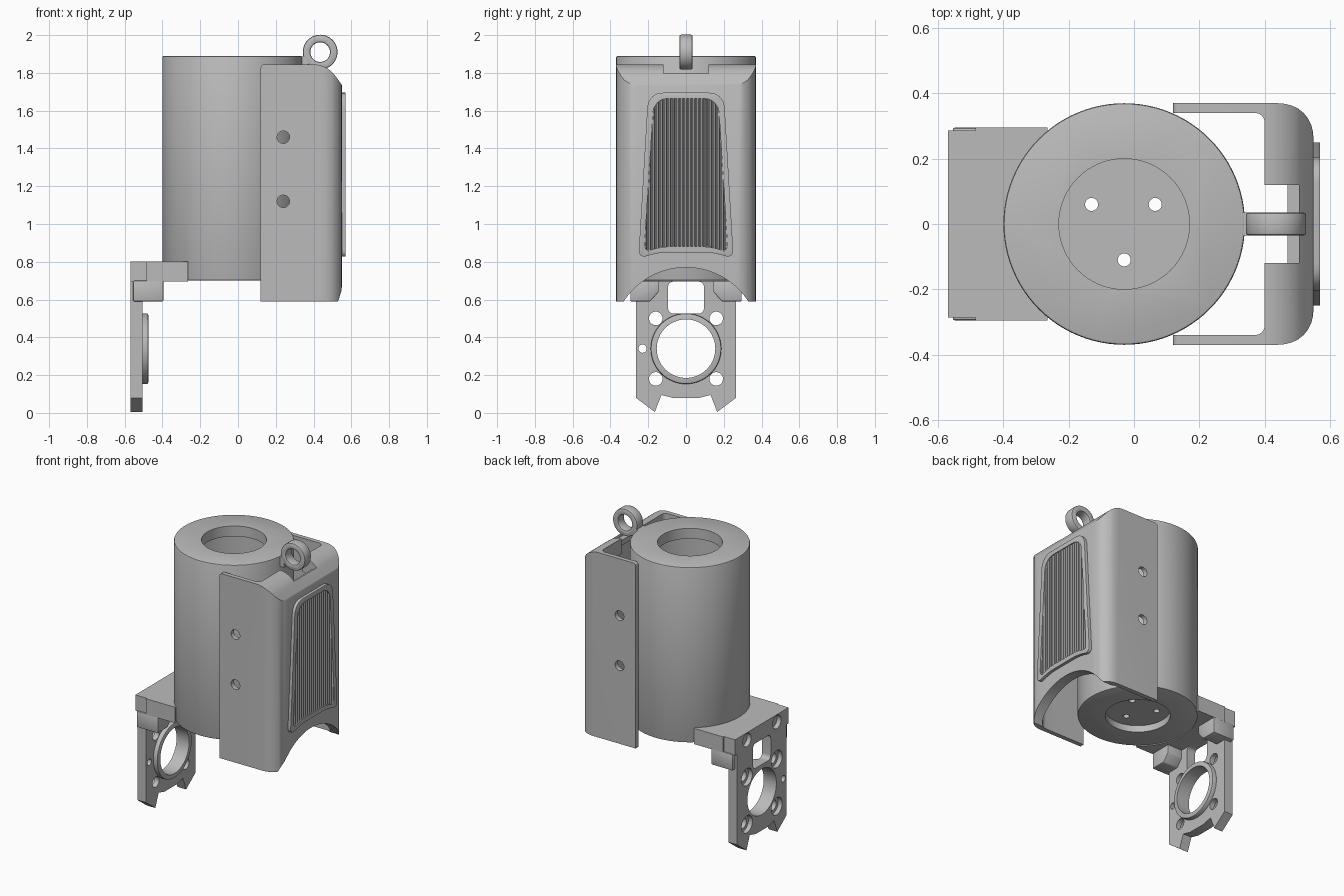
import bpy, bmesh
from math import pi, cos, sin
from mathutils import Vector

cube = bpy.data.objects.get("Cube")
if cube:
    bpy.data.objects.remove(cube)

grey = bpy.data.materials.new("plain grey")
grey.use_nodes = True
GREY = (0.5, 0.5, 0.5, 1)
grey.diffuse_color = GREY
grey.node_tree.nodes["Principled BSDF"].inputs["Base Color"].default_value = GREY


def rounded(pts, radii, steps=8):
    """Polygon with curved corners; radii is one value or one per corner."""
    out, n = [], len(pts)
    for i, p in enumerate(pts):
        r = radii[i] if isinstance(radii, (list, tuple)) else radii
        p, a, b = Vector(p), Vector(pts[i - 1]), Vector(pts[(i + 1) % n])
        if r == 0:
            out.append(p)
            continue
        s, e = p + (a - p).normalized() * r, p + (b - p).normalized() * r
        for k in range(steps + 1):
            t = k / steps
            w = 0.83 * 2 * t * (1 - t)      # near-circular weighting
            d = (1 - t) ** 2 + w + t * t
            out.append((s * (1 - t) ** 2 + p * w + e * t * t) / d)
    return out


def circle(u, v, r, n=48):
    return [(u + r * cos(2 * pi * i / n), v + r * sin(2 * pi * i / n)) for i in range(n)]


def rect(u0, u1, v0, v1):
    return [(u0, v0), (u1, v0), (u1, v1), (u0, v1)]


def prism(name, pts, axis, lo, hi):
    """Extrude a 2D outline along an axis between lo and hi."""
    place = {"x": lambda p, h: (h, p[0], p[1]),
             "y": lambda p, h: (p[0], h, p[1]),
             "z": lambda p, h: (p[0], p[1], h)}[axis]
    bm = bmesh.new()
    ends = [[bm.verts.new(place(p, h)) for p in pts] for h in (lo, hi)]
    bm.faces.new(ends[0])
    bm.faces.new(ends[1])
    for i in range(len(pts)):
        bm.faces.new((ends[0][i - 1], ends[0][i], ends[1][i], ends[1][i - 1]))
    bmesh.ops.recalc_face_normals(bm, faces=bm.faces)
    mesh = bpy.data.meshes.new(name)
    bm.to_mesh(mesh)
    bm.free()
    mesh.materials.append(grey)
    ob = bpy.data.objects.new(name, mesh)
    bpy.context.collection.objects.link(ob)
    return ob


def boolean(ob, tool, op="DIFFERENCE"):
    """Apply a boolean and discard the helper shape."""
    mod = ob.modifiers.new("cut", "BOOLEAN")
    mod.operation, mod.object, mod.solver = op, tool, "EXACT"
    apply(ob)
    bpy.data.objects.remove(tool)


def apply(ob):
    graph = bpy.context.evaluated_depsgraph_get()
    mesh = bpy.data.meshes.new_from_object(ob.evaluated_get(graph))
    ob.modifiers.clear()
    ob.data = mesh


def cut(ob, pts, axis, lo, hi):
    boolean(ob, prism("cutter", pts, axis, lo, hi))


def bevel(ob, width):
    mod = ob.modifiers.new("bevel", "BEVEL")
    mod.width, mod.segments, mod.limit_method = width, 2, "ANGLE"
    mod.angle_limit = 0.7
    apply(ob)


CX = -0.03
# Hollow drum with a top opening, a bottom recess and three small holes
drum = prism("drum", circle(CX, 0, 0.37, 96), "z", 0.70, 1.89)
bevel(drum, 0.008)
cut(drum, circle(CX, 0, 0.20, 64), "z", 1.80, 2.0)
cut(drum, circle(CX, 0, 0.34, 64), "z", 0.78, 1.82)
cut(drum, circle(CX, 0, 0.20, 64), "z", 0.6, 0.745)
for x, y in ((-0.13, 0.06), (0.065, 0.06), (-0.03, -0.11)):
    cut(drum, circle(x, y, 0.02, 24), "z", 0.6, 0.9)

# Lifting ring and its lug
ring = prism("lifting_ring", circle(0.435, 1.91, 0.092), "y", -0.035, 0.035)
cut(ring, circle(0.435, 1.91, 0.052), "y", -1, 1)
bevel(ring, 0.008)
lug = prism("ring_lug", rect(0.32, 0.37, 1.82, 1.888), "y", -0.035, 0.035)

# Wrap-around cover: plan outline intersected with its side profile
cover = prism("cover", rounded([(0.12, -0.37), (0.55, -0.37), (0.55, 0.37), (0.12, 0.37)],
                               [0, 0.11, 0.11, 0]), "z", 0.59, 1.9)
side = rounded([(0.12, 0.59), (0.53, 0.59), (0.555, 0.67), (0.555, 1.73),
                (0.47, 1.845), (0.12, 1.845)], [0, 0, 0, 0.02, 0.07, 0.02])
boolean(cover, prism("side_profile", side, "y", -0.5, 0.5), "INTERSECT")
cut(cover, rounded([(0, -0.34), (0.40, -0.34), (0.40, 0.34), (0, 0.34)],
                   [0, 0.03, 0.03, 0]), "z", 0.4, 2)
cut(cover, rounded([(0.1, -0.34), (0.48, -0.34), (0.48, 0.34), (0.1, 0.34)],
                   [0, 0.06, 0.06, 0]), "z", 0.4, 1.74)
cut(cover, rect(0.2, 0.505, -0.12, 0.12), "z", 1.775, 2)
cut(cover, rect(0.2, 0.47, -0.12, 0.12), "z", 1.6, 2)
cut(cover, circle(0, 0.378, 0.392, 96), "x", 0.38, 0.8)
for z in (1.12, 1.46):
    cut(cover, circle(0.24, z, 0.033, 32), "y", -0.5, 0.5)


# Grille: raised tapered frame with vertical ribs inside
def taper(inset):
    w, t, b = 0.20 - inset, 1.695 - inset, 0.815 + inset
    return rounded([(-0.252 + inset, b), (-0.15, b + 0.035), (0.15, b + 0.035),
                    (0.252 - inset, b), (w, t), (-w, t)],
                   [0.05, 0.06, 0.06, 0.05, 0.08, 0.08])


frame = prism("grille_frame", taper(0), "x", 0.53, 0.57)
bevel(frame, 0.008)
cut(frame, taper(0.03), "x", 0.556, 0.7)
pitch, count = 0.0215, 21
teeth = [(0.54, -pitch * count / 2)]
for i in range(count):
    y = (i - count / 2) * pitch
    teeth += [(0.556, y), (0.566, y + 0.25 * pitch), (0.566, y + 0.6 * pitch), (0.556, y + 0.85 * pitch)]
teeth.append((0.54, pitch * count / 2))
ribs = prism("grille_ribs", teeth, "z", 0.8, 1.7)
boolean(ribs, prism("rib_trim", taper(0.031), "x", 0.5, 0.6), "INTERSECT")

# Upright mounting plate with forked foot
half = [(0.265, 0.70), (0.265, 0.08), (0.165, 0.005), (0.13, 0.095), (0.065, 0.078)]
foot = half + [(-y, z) for y, z in reversed(half)]
plate = prism("mounting_plate", foot, "x", -0.57, -0.505)
boss = prism("mounting_boss", circle(0, 0.34, 0.187, 64), "x", -0.53, -0.475)
bevel(boss, 0.008)
boolean(plate, boss, "UNION")
cut(plate, circle(0, 0.34, 0.155, 64), "x", -1, 0)
cut(plate, rounded(rect(-0.095, 0.095, 0.525, 0.695), 0.03), "x", -1, -0.3)
cut(plate, circle(-0.23, 0.34, 0.022, 24), "x", -1, 0)

# Top shelf, scooped to fit against the drum
shelf = prism("shelf", rect(-0.57, -0.265, -0.295, 0.295), "z", 0.695, 0.802)
cut(shelf, circle(CX, 0, 0.365, 96), "z", 0.5, 1)
for s in (-1, 1):
    cut(shelf, rect(-0.6, -0.485, s * 0.287, s * 0.4), "z", 0.6, 0.9)

# Bolt holes, countersunk from the back
for s in (-1, 1):
    for z in (0.18, 0.50):
        cut(plate, circle(s * 0.16, z, 0.036, 32), "x", -1, 0)
        cut(plate, circle(s * 0.16, z, 0.058, 32), "x", -1, -0.54)
    cut(shelf, circle(s * 0.16, 0.752, 0.045, 32), "x", -1, -0.54)

# Side blocks under the shelf
blocks = []
for s, side_name in ((1, "left"), (-1, "right")):
    outline = [(s * y, z) for y, z in ((0.295, 0.70), (0.295, 0.59), (0.19, 0.59),
                                       (0.145, 0.64), (0.145, 0.70))]
    block = prism("block_" + side_name, outline, "x", -0.555, -0.395)
    bevel(block, 0.006)
    blocks.append(block)

# Smooth shading that keeps edges sharp
bpy.ops.object.select_all(action="DESELECT")
for ob in (drum, ring, lug, cover, frame, ribs, plate, shelf, *blocks):
    ob.select_set(True)
    bpy.context.view_layer.objects.active = ob
bpy.ops.object.shade_smooth_by_angle(angle=0.5)
